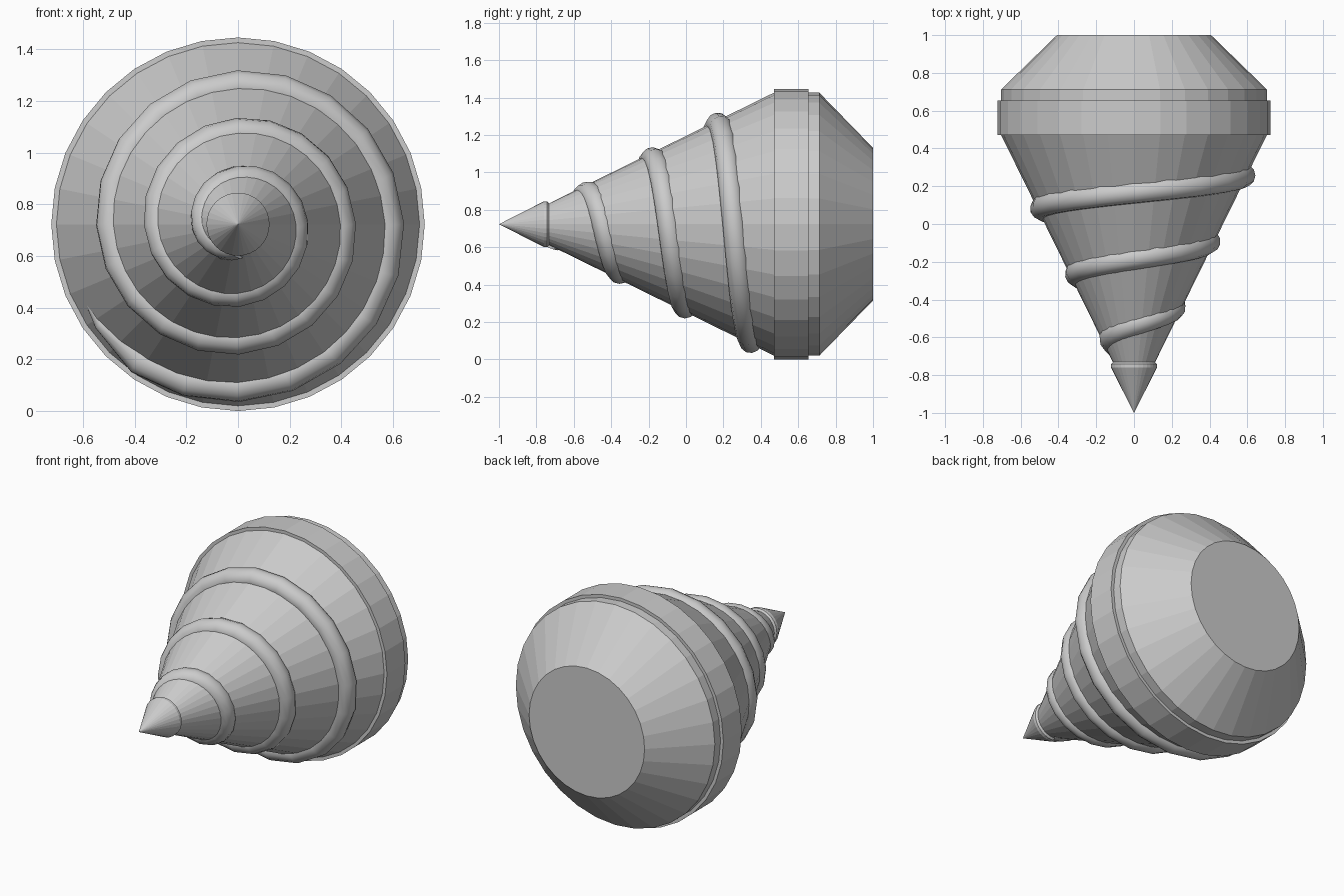
import bpy, bmesh
from math import sin, cos, pi, radians

if "Cube" in bpy.data.objects:
    bpy.data.objects.remove(bpy.data.objects["Cube"])

AXIS_Z = 0.723   # height of the horizontal drill axis
SIDES = 32


def lathe(name, profile):
    """Revolve (y, radius) points around the horizontal y axis; ends are closed."""
    bm = bmesh.new()
    rings = []
    for y, r in profile:
        if r == 0:
            rings.append([bm.verts.new((0, y, AXIS_Z))] * SIDES)
        else:
            rings.append([bm.verts.new((r * sin(2 * pi * i / SIDES), y,
                                        AXIS_Z + r * cos(2 * pi * i / SIDES)))
                          for i in range(SIDES)])
    for a, b in zip(rings, rings[1:]):
        for i in range(SIDES):
            j = (i + 1) % SIDES
            bm.faces.new(list(dict.fromkeys((a[i], a[j], b[j], b[i]))))
    for ring in (rings[0], rings[-1]):
        if ring[0] is not ring[1]:
            bm.faces.new(ring)
    bmesh.ops.recalc_face_normals(bm, faces=bm.faces)
    mesh = bpy.data.meshes.new(name)
    bm.to_mesh(mesh)
    bm.free()
    obj = bpy.data.objects.new(name, mesh)
    bpy.context.collection.objects.link(obj)
    return obj


# Main cone with the tapered rear
lathe("drill_body", [(-0.735, 0.11), (0.47, 0.703), (0.713, 0.703), (1.0, 0.408)])
# Raised collar
lathe("collar", [(0.47, 0.723), (0.655, 0.723)])
# Pointed tip with a small lip
lathe("tip", [(-1.0, 0), (-0.76, 0.122), (-0.742, 0.122), (-0.73, 0.11)])

# Spiral thread: conical helix starting at the bottom, thinning out at its end
STEP = radians(18)
END = radians(3 * 360 + 68)
angles = [i * STEP for i in range(int(END / STEP) + 1)] + [END]
curve = bpy.data.curves.new("thread", "CURVE")
curve.dimensions = "3D"
curve.bevel_depth = 0.062
curve.bevel_resolution = 4
curve.use_fill_caps = True
spline = curve.splines.new("POLY")
spline.points.add(len(angles) - 1)
for p, a in zip(spline.points, angles):
    y = -0.705 + 0.35 * a / (2 * pi)
    r = 0.165 + 0.528 * (y + 0.53)
    p.co = (-r * sin(a), y, AXIS_Z - r * cos(a), 1)
    p.radius = max(0.02, min(1, (END - a) / (STEP * 1.7)))
thread = bpy.data.objects.new("thread", curve)
bpy.context.collection.objects.link(thread)
bpy.context.view_layer.objects.active = thread
thread.select_set(True)
bpy.ops.object.convert(target="MESH")
bpy.ops.object.shade_smooth_by_angle(angle=radians(40))
